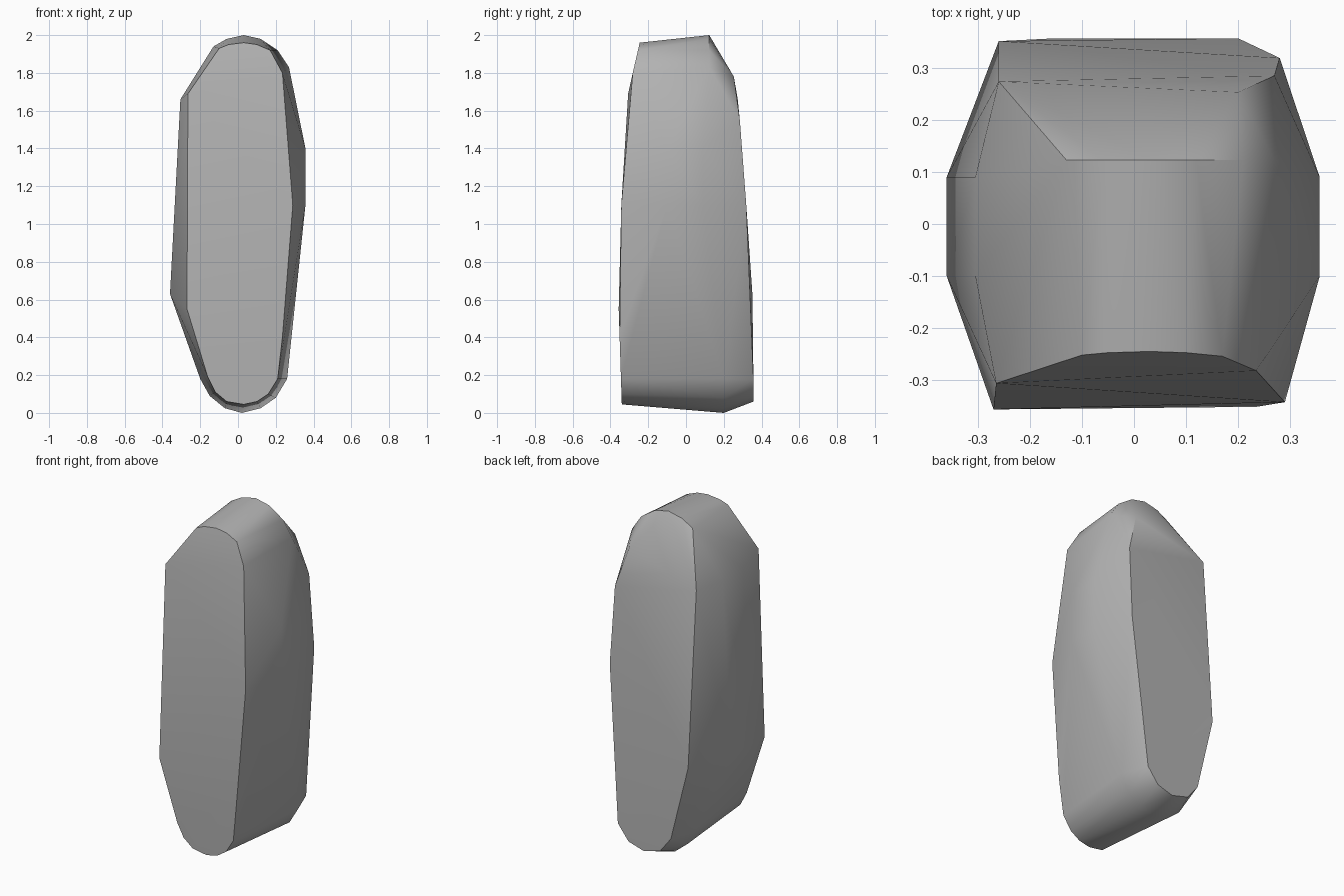
import bpy, bmesh, math

cube = bpy.data.objects.get("Cube")
if cube:
    bpy.data.objects.remove(cube, do_unlink=True)


def depth(z, curve):
    """Depth of a face at height z, read along a curve of (z, y) points."""
    for (z0, y0), (z1, y1) in zip(curve, curve[1:]):
        if z <= z1:
            return y0 + (y1 - y0) * max(0, z - z0) / (z1 - z0)
    return curve[-1][1]


# Lean of the front and back faces
front_lean = [(0.05, -0.34), (0.6, -0.358), (1.5, -0.33), (1.7, -0.305), (1.96, -0.245)]
back_lean = [(0.06, 0.357), (0.55, 0.357), (1.45, 0.295), (1.7, 0.27), (1.82, 0.245), (2.0, 0.12)]

# Outlines (x, z) of the front face and back face
front_outline = [
    (0.03, 1.96), (-0.05, 1.95), (-0.1, 1.93), (-0.265, 1.69), (-0.27, 0.55),
    (-0.16, 0.19), (-0.12, 0.11), (-0.06, 0.06), (0.03, 0.045), (0.1, 0.06),
    (0.16, 0.1), (0.21, 0.18), (0.235, 0.4), (0.29, 1.1), (0.235, 1.8), (0.17, 1.92), (0.1, 1.95)]
back_outline = [
    (-0.26, 1.66), (-0.26, 0.63), (-0.15, 0.18), (-0.08, 0.09), (0.03, 0.06),
    (0.13, 0.09), (0.2, 0.18), (0.28, 1.1), (0.27, 1.55), (0.2, 1.78)]

# Crown and base arcs, and the bulging flanks
crown = [(-0.13, 1.94), (-0.06, 1.98), (0.03, 2.0), (0.12, 1.98), (0.21, 1.92), (0.27, 1.83)]
base = [(-0.2, 0.18), (-0.15, 0.09), (-0.07, 0.025), (0.02, 0.0), (0.12, 0.025), (0.2, 0.08), (0.26, 0.18)]
flanks = [(-0.36, 0.63), (-0.305, 1.66), (0.357, 1.1), (0.357, 1.4)]

points = [(x, depth(z, front_lean), z) for x, z in front_outline]
points += [(x, depth(z, back_lean), z) for x, z in back_outline]
points += [(x, 0.123, z) for x, z in crown]
points += [(x, 0.2, z) for x, z in base]
points += [(x, y, z) for x, z in flanks for y in (-0.1, 0.09)]

# Stone: the tight skin around those outlines
bm = bmesh.new()
for p in points:
    bm.verts.new(p)
hull = bmesh.ops.convex_hull(bm, input=bm.verts)
loose = {v for v in hull["geom_interior"] + hull["geom_unused"] if isinstance(v, bmesh.types.BMVert)}
bmesh.ops.delete(bm, geom=list(loose), context="VERTS")
bmesh.ops.dissolve_limit(bm, angle_limit=math.radians(1), verts=bm.verts, edges=bm.edges)
bmesh.ops.recalc_face_normals(bm, faces=bm.faces)
mesh = bpy.data.meshes.new("standing_stone")
bm.to_mesh(mesh)
bm.free()
stone = bpy.data.objects.new("standing_stone", mesh)
bpy.context.collection.objects.link(stone)

# Plain grey stone
grey = bpy.data.materials.new("stone_grey")
grey.use_nodes = True
colour = (0.45, 0.45, 0.45, 1)
grey.diffuse_color = colour
grey.node_tree.nodes["Principled BSDF"].inputs["Base Color"].default_value = colour
mesh.materials.append(grey)

bpy.ops.object.select_all(action="DESELECT")
stone.select_set(True)
bpy.context.view_layer.objects.active = stone
bpy.ops.object.shade_smooth_by_angle(angle=math.radians(40))
